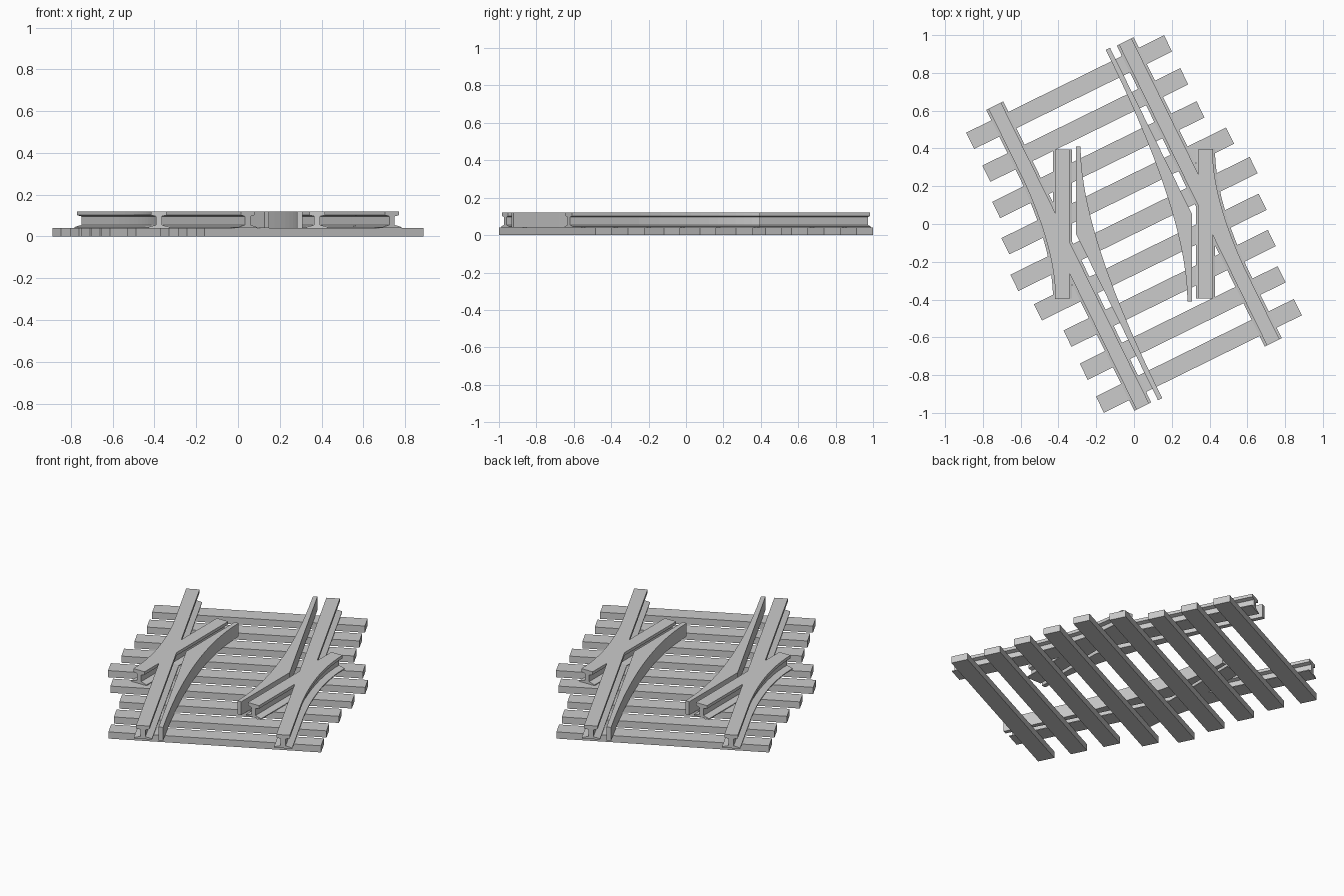
import bpy, bmesh
from math import radians, cos, sin
from mathutils import Vector

if "Cube" in bpy.data.objects:
    bpy.data.objects.remove(bpy.data.objects["Cube"])

A = radians(26.2)                        # skew of the main track
ACROSS = Vector((cos(A), sin(A)))        # along the sleepers
ALONG = Vector((-sin(A), cos(A)))        # along the skewed rails


def local(v, u):
    return ACROSS * v + ALONG * u


def make_object(name, bm):
    bmesh.ops.recalc_face_normals(bm, faces=bm.faces)
    mesh = bpy.data.meshes.new(name)
    bm.to_mesh(mesh)
    bm.free()
    ob = bpy.data.objects.new(name, mesh)
    bpy.context.collection.objects.link(ob)
    return ob


def normals(path):
    out = []
    for i in range(len(path)):
        d = path[min(i + 1, len(path) - 1)] - path[max(i - 1, 0)]
        d.normalize()
        out.append(Vector((-d.y, d.x)))
    return out


def bezier(a, b, c, n=14):
    return [a * (1 - t) ** 2 + b * 2 * t * (1 - t) + c * t * t
            for t in (i / n for i in range(n + 1))]


HALF = [(.05, .04), (.05, .045), (.014, .055), (.014, .096), (.037, .102), (.037, .12)]
PROFILE = HALF + [(-x, z) for x, z in reversed(HALF)]


def rail(name, path):
    bm = bmesh.new()
    rings = [[bm.verts.new((*(p + n * x), z)) for x, z in PROFILE]
             for p, n in zip(path, normals(path))]
    k = len(PROFILE)
    for r, s in zip(rings, rings[1:]):
        for i in range(k):
            bm.faces.new((r[i], r[(i + 1) % k], s[(i + 1) % k], s[i]))
    bm.faces.new(rings[0])
    bm.faces.new(rings[-1])
    return make_object(name, bm)


def strip(name, left, right, z0, z1):
    # solid between two outlines with equal point counts
    bm = bmesh.new()
    rings = [[bm.verts.new((*p, z)) for p, z in ((a, z0), (b, z0), (b, z1), (a, z1))]
             for a, b in zip(left, right)]
    for r, s in zip(rings, rings[1:]):
        for i in range(4):
            bm.faces.new((r[i], r[(i + 1) % 4], s[(i + 1) % 4], s[i]))
    bm.faces.new(rings[0])
    bm.faces.new(rings[-1])
    return make_object(name, bm)


# Sleepers: (position along track, left end, right end)
SLEEPERS = [(.778, -.584, .584), (.584, -.584, .584), (.389, -.622, .584), (.195, -.663, .663)]
SLEEPERS += [(0, -.706, .706)] + [(-u, -b, -a) for u, a, b in SLEEPERS]
for u, a, b in SLEEPERS:
    strip("sleeper", [local(a, u - .048), local(b, u - .048)],
          [local(a, u + .048), local(b, u + .048)], 0, .04)

# Rails: every part occurs twice, turned half a circle
for s, side in ((1, "left"), (-1, "right")):
    rail(side + "_main_rail", [s * local(-.385, -.888), s * local(-.385, .888)])
    rail(side + "_crossing_rail", [s * Vector((-.379, -.395)), s * Vector((-.379, .395))])

    # Curved rail joining the crossing rail to the main rail
    corner = Vector((-.379, -.1))
    rail(side + "_curved_rail", [s * p for p in bezier(
        Vector((-.379, -.395)), corner, corner + ALONG * .47)])

    # Inner wing blade: bent outer side, smoothly curved inner side
    top, knee, end = Vector((-.308, .41)), Vector((-.308, -.05)), local(-.298, -.893)
    n = 14
    bent = [top.lerp(knee, i / (n // 2)) for i in range(n // 2 + 1)]
    bent += [knee.lerp(end, i / (n // 2)) for i in range(1, n // 2 + 1)]
    shift_top, shift_end = Vector((.025, 0)), ACROSS * .025
    curve = bezier(top + shift_top, knee + shift_top, end + shift_end, n)
    strip(side + "_wing_blade", [s * p for p in bent], [s * p for p in curve], .04, .12)
